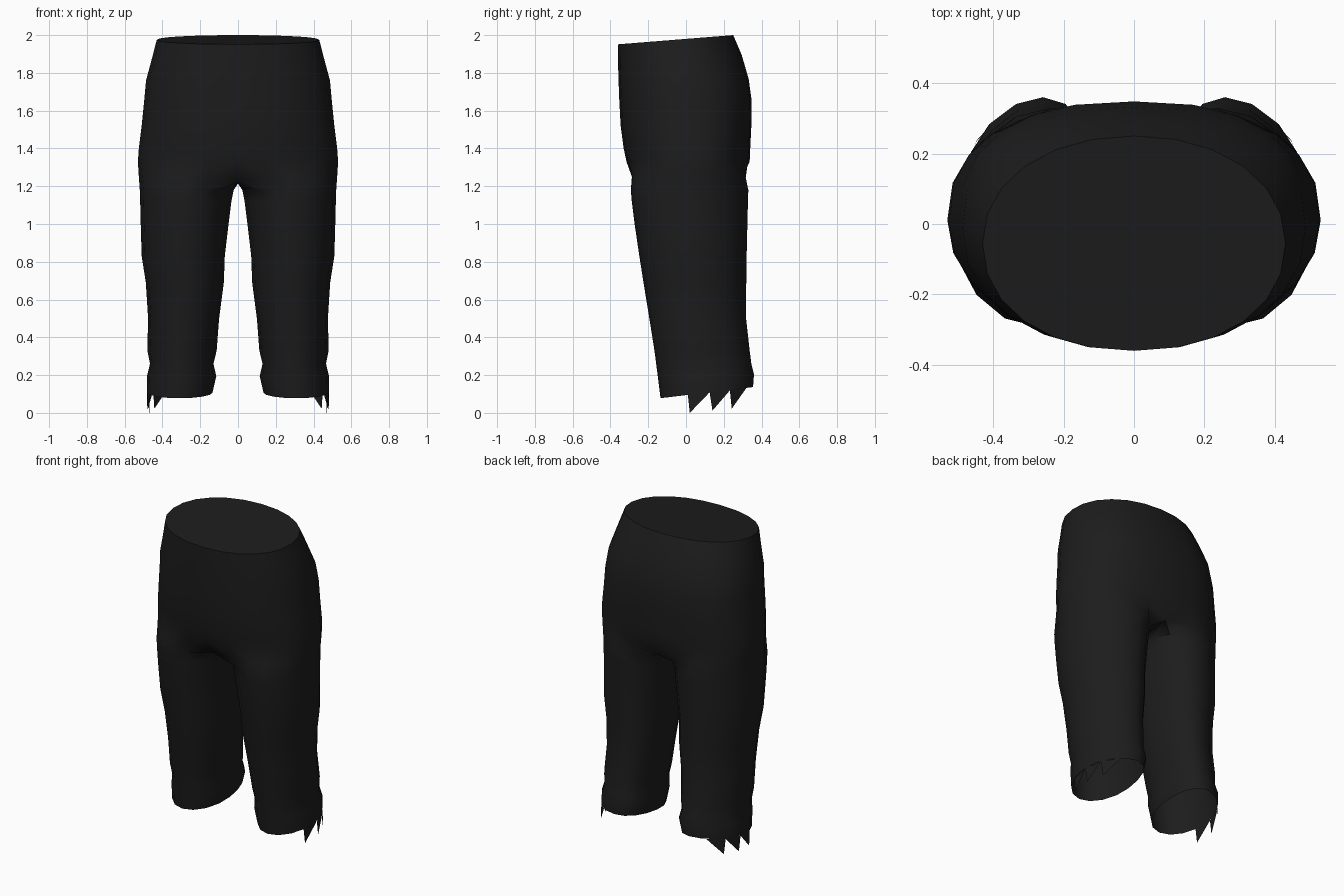
import bpy, bmesh, math

if "Cube" in bpy.data.objects:
    bpy.data.objects.remove(bpy.data.objects["Cube"])

cloth = bpy.data.materials.new("black_cloth")
cloth.use_nodes = True
COLOR = (0.012, 0.012, 0.012, 1)
cloth.diffuse_color = COLOR
cloth.node_tree.nodes["Principled BSDF"].inputs["Base Color"].default_value = COLOR

OUTER = 13   # points round the outside of a half ring
INNER = 3    # extra points on the inside of a leg


def power(v, n):
    return math.copysign(abs(v) ** (2 / n), v) if abs(v) > 1e-6 else 0.0


def hip_point(a, hip):
    """Point on a rounded section; angle 0 is the outer side, positive is the back."""
    z, slope, half_width, front, back, square = hip
    n = square if math.sin(a) > 0 else 2.15
    x = half_width * power(math.cos(a), n)
    y = (front + back) / 2 + (back - front) / 2 * power(math.sin(a), n)
    return x, y, z + slope * y


def leg_point(a, leg):
    """Point on a leg section, whose back leans slightly inward."""
    z, slope, outer, inner, front, back = leg
    lean = 0.04 * max(0, math.sin(a)) ** 2
    x = (outer + inner) / 2 + (outer - inner) / 2 * math.cos(a) - lean
    y = (front + back) / 2 + (back - front) / 2 * math.sin(a)
    return x, y, z + slope * y


def leg_angle(i):
    return math.radians(-135 + i * 270 / (OUTER - 1))


# Hips: height, slope, half width, front, back, back squareness
hips = [
    (1.98, 0.08, 0.43, -0.36, 0.25, 2.1),
    (1.88, 0.05, 0.455, -0.36, 0.295, 2.2),
    (1.76, 0.02, 0.487, -0.357, 0.332, 2.4),
    (1.65, 0, 0.497, -0.353, 0.348, 2.5),
    (1.52, 0, 0.51, -0.346, 0.346, 2.5),
    (1.4, 0, 0.525, -0.33, 0.34, 2.5),
    (1.33, 0, 0.53, -0.315, 0.337, 2.4),
]
# Legs: height, slope, outer, inner, front, back
legs = [
    (1.18, 0, 0.52, 0.023, -0.292, 0.33),
    (1.12, 0, 0.518, 0.035, -0.287, 0.328),
    (1.0, 0, 0.515, 0.05, -0.272, 0.325),
    (0.83, 0, 0.51, 0.07, -0.247, 0.321),
    (0.69, 0, 0.488, 0.075, -0.225, 0.319),
    (0.5, 0, 0.476, 0.1, -0.194, 0.318),
    (0.33, 0, 0.48, 0.113, -0.167, 0.337),
    (0.26, 0, 0.466, 0.13, -0.158, 0.346),
    (0.19, 0.04, 0.482, 0.115, -0.148, 0.36),
    (0.094, 0.12, 0.482, 0.135, -0.135, 0.355),
]

bm = bmesh.new()

# Half of the hips, from front centre to back centre
rings = [[bm.verts.new(hip_point(math.pi * (i / (OUTER - 1) - 0.5), hip))
          for i in range(OUTER)] for hip in hips]

# Crotch ring: halfway between hips and leg, closed along the centre line
ring = []
for i, hip_vert in enumerate(rings[-1]):
    x, y, z = leg_point(leg_angle(i), legs[0])
    edge = i in (0, OUTER - 1)
    ring.append(bm.verts.new((0 if edge else (x + hip_vert.co.x) / 2,
                              (y + hip_vert.co.y) / 2, 1.225 if edge else 1.25)))
back_y, front_y = ring[-1].co.y, ring[0].co.y
for j in range(1, INNER + 1):
    t = j / (INNER + 1)
    ring.append(bm.verts.new((0, back_y + (front_y - back_y) * t, 1.215)))
rings.append(ring)

# Leg down to the open hem
for leg in legs:
    rings.append([bm.verts.new(leg_point(leg_angle(i), leg)) for i in range(OUTER + INNER)])

# Skin between neighbouring rings, and the closed waist
for upper, lower in zip(rings, rings[1:]):
    count = len(upper)
    for i in range(count if count > OUTER else count - 1):
        j = (i + 1) % count
        bm.faces.new((upper[i], upper[j], lower[j], lower[i]))
bm.faces.new(rings[0])


def finish(name, bm):
    bmesh.ops.recalc_face_normals(bm, faces=bm.faces)
    mesh = bpy.data.meshes.new(name)
    bm.to_mesh(mesh)
    bm.free()
    mesh.materials.append(cloth)
    obj = bpy.data.objects.new(name, mesh)
    bpy.context.collection.objects.link(obj)
    mirror = obj.modifiers.new("mirror", 'MIRROR')
    mirror.merge_threshold = 0.001
    bpy.ops.object.select_all(action='DESELECT')
    obj.select_set(True)
    bpy.context.view_layer.objects.active = obj
    bpy.ops.object.shade_smooth_by_angle(angle=math.radians(40))


finish("trousers", bm)

# Torn points hanging from the outer hem
hem = legs[-1]
hem_mid, hem_half = (hem[4] + hem[5]) / 2, (hem[5] - hem[4]) / 2


def hem_point(y):
    return leg_point(math.asin((y - hem_mid) / hem_half), hem)


bm = bmesh.new()
for start, tip, tip_z, end in ((0.01, 0.02, 0.0, 0.125),
                               (0.125, 0.14, 0.012, 0.235),
                               (0.232, 0.242, 0.022, 0.32)):
    tip_x, tip_y, _ = hem_point(tip)
    points = (hem_point(start), (tip_x, tip_y, tip_z), hem_point(end))
    bm.faces.new([bm.verts.new(p) for p in points])
finish("torn_hem", bm)
